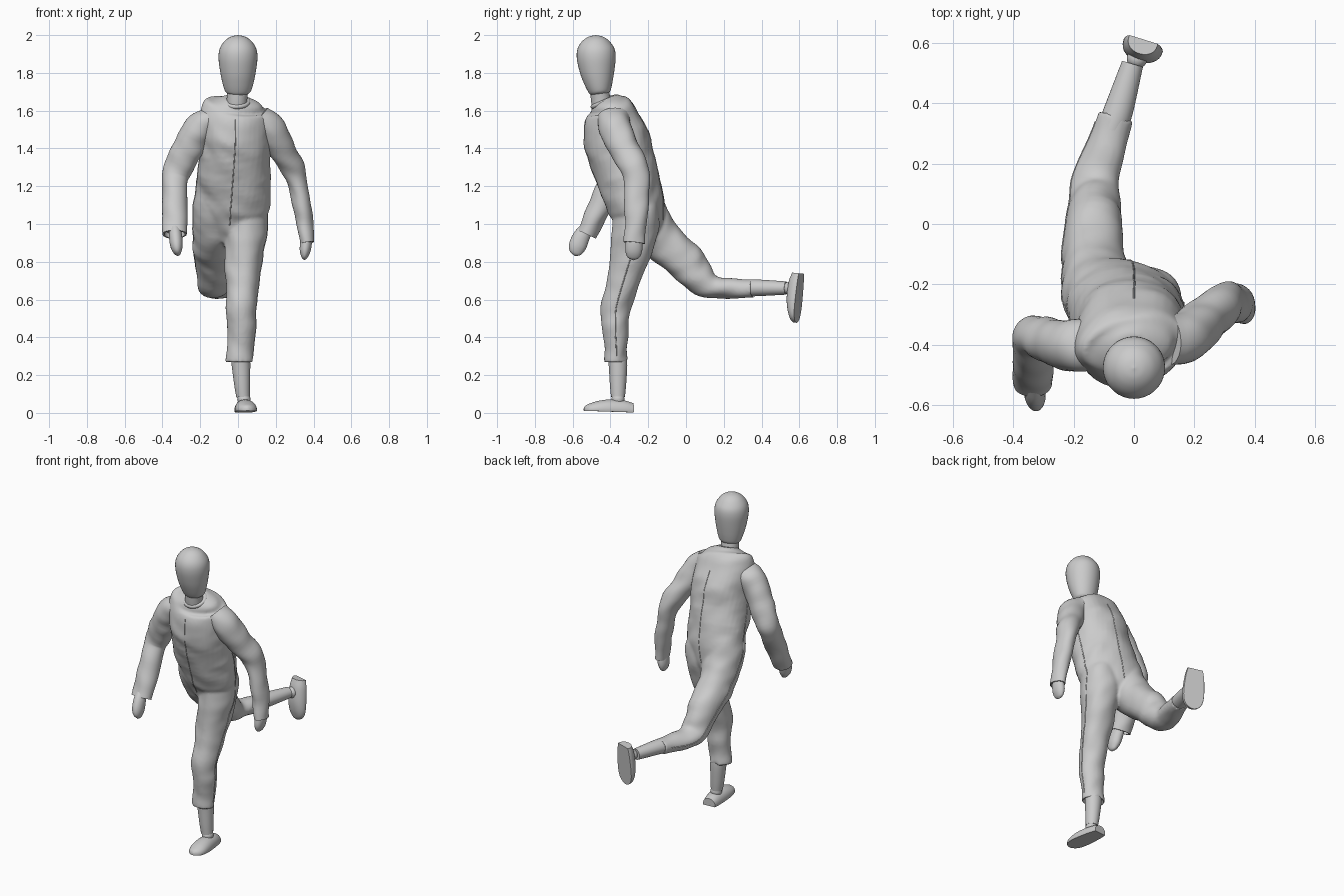
import bpy, bmesh, math
from mathutils import Vector, Matrix, noise

if "Cube" in bpy.data.objects:
    bpy.data.objects.remove(bpy.data.objects["Cube"])

X = Vector((1, 0, 0))


def finish(name, bm, smooth=True):
    bmesh.ops.recalc_face_normals(bm, faces=bm.faces)
    me = bpy.data.meshes.new(name)
    bm.to_mesh(me)
    bm.free()
    ob = bpy.data.objects.new(name, me)
    bpy.context.collection.objects.link(ob)
    if smooth:
        bpy.ops.object.select_all(action='DESELECT')
        bpy.context.view_layer.objects.active = ob
        ob.select_set(True)
        bpy.ops.object.shade_smooth_by_angle(angle=math.radians(45))
    return ob


def spline(rows, steps):
    """Smooth interpolation through rows of numbers."""
    r = [list(k) for k in rows]
    ext = lambda a, b: [2 * i - j for i, j in zip(a, b)]
    r = [ext(r[0], r[1])] + r + [ext(r[-1], r[-2])]
    out = []
    for i in range(1, len(r) - 2):
        for s in range(steps):
            t = s / steps
            out.append([0.5 * (2 * b + (c - a) * t + (2 * a - 5 * b + 4 * c - d) * t * t
                        + (3 * b - a - 3 * c + d) * t ** 3)
                        for a, b, c, d in zip(*r[i - 1:i + 3])])
    return out + [r[-2]]


def skin(bm, rings):
    vs = [[bm.verts.new(p) for p in ring] for ring in rings]
    n = len(vs[0])
    for a, b in zip(vs, vs[1:]):
        for i in range(n):
            bm.faces.new((a[i], a[(i + 1) % n], b[(i + 1) % n], b[i]))
    bm.faces.new(vs[0])
    bm.faces.new(vs[-1])


def tube(bm, rows, folds=0.0, cuff=False, sides=36, steps=6):
    """Loft ellipses (x, y, z, half width, half depth[, twist]) along their path."""
    pts = spline(rows, steps)
    rings = []
    for i, (x, y, z, a, b, *twist) in enumerate(pts):
        c = Vector((x, y, z))
        t = (Vector(pts[min(i + 1, len(pts) - 1)][:3]) - Vector(pts[max(i - 1, 0)][:3])).normalized()
        u = (X - t * X.dot(t)).normalized()
        if twist:
            u = Matrix.Rotation(twist[0], 3, t) @ u
        v = t.cross(u)
        a, b = max(a, 0.001), max(b, 0.001)

        def ring(k, back):
            out = []
            for j in range(sides):
                w = math.tau * j / sides
                d = u * a * math.cos(w) + v * b * math.sin(w)
                p = c + d
                f = folds * noise.noise(Vector((p.x * 8 + p.z * 7, p.y * 8 - p.x * 5, p.z * 9 - p.y * 6)))
                out.append(c - t * back + d * k + d.normalized() * f)
            return out
        rings.append(ring(1, 0))
        if cuff and i == len(pts) - 1:
            rings += [ring(0.85, 0), ring(0.8, 0.025)]
    skin(bm, rings)


def limb(name, rows, **kw):
    bm = bmesh.new()
    tube(bm, rows, **kw)
    return finish(name, bm)


def ball(name, loc, r):
    bm = bmesh.new()
    bmesh.ops.create_uvsphere(bm, u_segments=24, v_segments=14, radius=r, matrix=Matrix.Translation(loc))
    return finish(name, bm)


# Overall: torso and both trouser legs blended into one garment
torso = [(-.03, -.25, .9, .08, .06, -.4), (-.03, -.25, .97, .15, .105, -.4), (-.033, -.255, 1.07, .2, .142, -.35),
         (-.025, -.295, 1.2, .2, .158, -.2), (-.015, -.355, 1.4, .187, .175, 0), (-.015, -.38, 1.5, .187, .168, .05),
         (-.015, -.395, 1.6, .182, .125, .08), (-.008, -.41, 1.64, .135, .09, .05), (-.005, -.42, 1.668, .065, .06, 0)]
leg_stand = [(.04, -.265, 1.12, .1, .11), (.045, -.262, 1.03, .115, .125), (.037, -.28, .9, .107, .115),
             (.03, -.305, .8, .1, .1), (.02, -.338, .66, .085, .086), (.02, -.373, .55, .08, .076),
             (.012, -.37, .4, .073, .065), (.008, -.368, .265, .072, .06)]
leg_back = [(-.1, -.29, 1.25, .1, .1), (-.118, -.25, 1.12, .115, .125), (-.125, -.19, .99, .112, .125),
            (-.135, -.1, .885, .105, .108), (-.132, 0, .797, .097, .103), (-.13, .09, .69, .085, .08),
            (-.125, .17, .66, .075, .058), (-.09, .27, .66, .068, .052), (-.06, .36, .662, .062, .05)]
bm = bmesh.new()
tube(bm, torso, folds=.011)
tube(bm, leg_stand, folds=.011, cuff=True)
tube(bm, leg_back, folds=.011, cuff=True)
suit = finish("overall", bm, smooth=False)
m = suit.modifiers.new("blend", 'REMESH')
m.mode, m.voxel_size, m.use_smooth_shade = 'VOXEL', .009, True
m = suit.modifiers.new("soften", 'SMOOTH')
m.factor, m.iterations = .5, 5

# Sleeves
sleeve_l = [(-.14, -.4, 1.56, .06, .085), (-.205, -.4, 1.505, .085, .088), (-.262, -.39, 1.4, .079, .078),
            (-.322, -.375, 1.28, .077, .072), (-.335, -.4, 1.2, .068, .066), (-.335, -.47, 1.06, .065, .06),
            (-.335, -.525, .945, .064, .055)]
sleeve_r = [(.11, -.385, 1.57, .06, .085), (.172, -.375, 1.505, .08, .088), (.23, -.325, 1.4, .075, .08),
            (.295, -.27, 1.28, .062, .073), (.325, -.26, 1.17, .05, .068), (.345, -.262, 1.05, .045, .062),
            (.365, -.275, .9, .037, .054)]
limb("left_sleeve", sleeve_l, folds=.011, cuff=True)
limb("right_sleeve", sleeve_r, folds=.011, cuff=True)

# Mitten hands
limb("left_hand", [(-.335, -.525, .98, .03, .035), (-.33, -.555, .93, .035, .045), (-.325, -.575, .88, .032, .046),
                   (-.32, -.583, .845, .018, .03), (-.32, -.587, .83, 0, 0)], sides=24)
limb("right_hand", [(.363, -.275, .95, .025, .035), (.36, -.275, .9, .031, .044), (.355, -.277, .855, .028, .044),
                    (.352, -.279, .822, .015, .03), (.352, -.28, .808, 0, 0)], sides=24)

# Head, neck and collar
limb("head", [(0, -.455, 1.69, .055, .05), (0, -.457, 1.705, .069, .06), (0, -.463, 1.75, .083, .076),
              (0, -.47, 1.81, .095, .092), (0, -.475, 1.88, .103, .103), (0, -.477, 1.93, .096, .097),
              (0, -.477, 1.97, .07, .07), (0, -.477, 1.992, .037, .037), (0, -.477, 2.0, 0, 0)])
limb("neck", [(-.007, -.44, 1.59, .055, .052), (-.006, -.45, 1.65, .054, .052), (-.003, -.457, 1.7, .056, .05)])
bpy.ops.mesh.primitive_torus_add(location=(-.008, -.435, 1.645), rotation=(.4, 0, 0), major_radius=.062,
                                 minor_radius=.013, major_segments=36, minor_segments=10)
bpy.context.object.name = "collar"
bpy.ops.object.shade_smooth()

# Bare shins and ankle joints
limb("standing_shin", [(.012, -.365, .32, .052, .05), (.016, -.36, .25, .049, .049),
                       (.022, -.36, .15, .042, .043), (.027, -.36, .085, .036, .037)], sides=28)
limb("raised_shin", [(-.075, .31, .662, .049, .045), (-.05, .38, .662, .048, .044),
                     (-.005, .53, .661, .036, .035)], sides=28)
ball("standing_ankle", (.031, -.36, .072), .035)
ball("raised_ankle", (.01, .548, .66), .034)


# Feet: domed top, flat sole, square heel
def foot(name, mat):
    rows = [(.08, .042, .045), (.03, .051, .058), (-.05, .057, .06), (-.11, .056, .05),
            (-.15, .046, .036), (-.172, .028, .025), (-.182, .008, .012)]
    rings = []
    for y, w, h in spline(rows, 4):
        ring = [(-w * math.cos(math.pi * k / 16), y, h * math.sin(math.pi * k / 16) ** .8 + .004) for k in range(17)]
        ring += [(w * .96, y, 0), (-w * .96, y, 0)]
        rings.append([mat @ Vector(p) for p in ring])
    bm = bmesh.new()
    skin(bm, rings)
    finish(name, bm)


foot("standing_foot", Matrix.Translation((.035, -.36, .005)) @ Matrix.Rotation(math.radians(5), 4, 'Z')
     @ Matrix.Rotation(math.radians(-2), 4, 'X'))
ax = Vector((0, .1, 1)).normalized()
up = Vector((-.3, -.95, .095)).normalized()
side = ax.cross(up).normalized()
rot = Matrix((side, ax, up)).transposed().to_4x4()
foot("raised_foot", Matrix.Translation((.032, .603, .658)) @ rot @ Matrix.Diagonal((1.18, 1, 1, 1)))


# Sewn seams laid on the overall
def seam(name, pts):
    cu = bpy.data.curves.new(name, 'CURVE')
    cu.dimensions, cu.bevel_depth, cu.bevel_resolution = '3D', .003, 1
    rows = spline(pts, 8)
    sp = cu.splines.new('POLY')
    sp.points.add(len(rows) - 1)
    for p, q in zip(sp.points, rows):
        p.co = (*q, 1)
    ob = bpy.data.objects.new(name, cu)
    bpy.context.collection.objects.link(ob)
    m = ob.modifiers.new("lay", 'SHRINKWRAP')
    m.target, m.use_apply_on_spline = suit, True


seam("front_seam", [(-.012, -.55, 1.56), (-.015, -.54, 1.4), (-.03, -.47, 1.2), (-.05, -.4, .98)])
seam("back_seam", [(0, -.24, 1.58), (0, -.18, 1.4), (0, -.12, 1.2), (-.02, -.1, 1.02)])
seam("right_side_seam", [(.18, -.33, 1.38), (.19, -.27, 1.2), (.18, -.25, 1.02), (.14, -.3, .8),
                         (.11, -.37, .55), (.09, -.368, .3)])
seam("left_side_seam", [(-.21, -.36, 1.38), (-.23, -.29, 1.2), (-.24, -.2, 1), (-.25, 0, .8),
                        (-.21, .17, .66), (-.13, .34, .66)])
